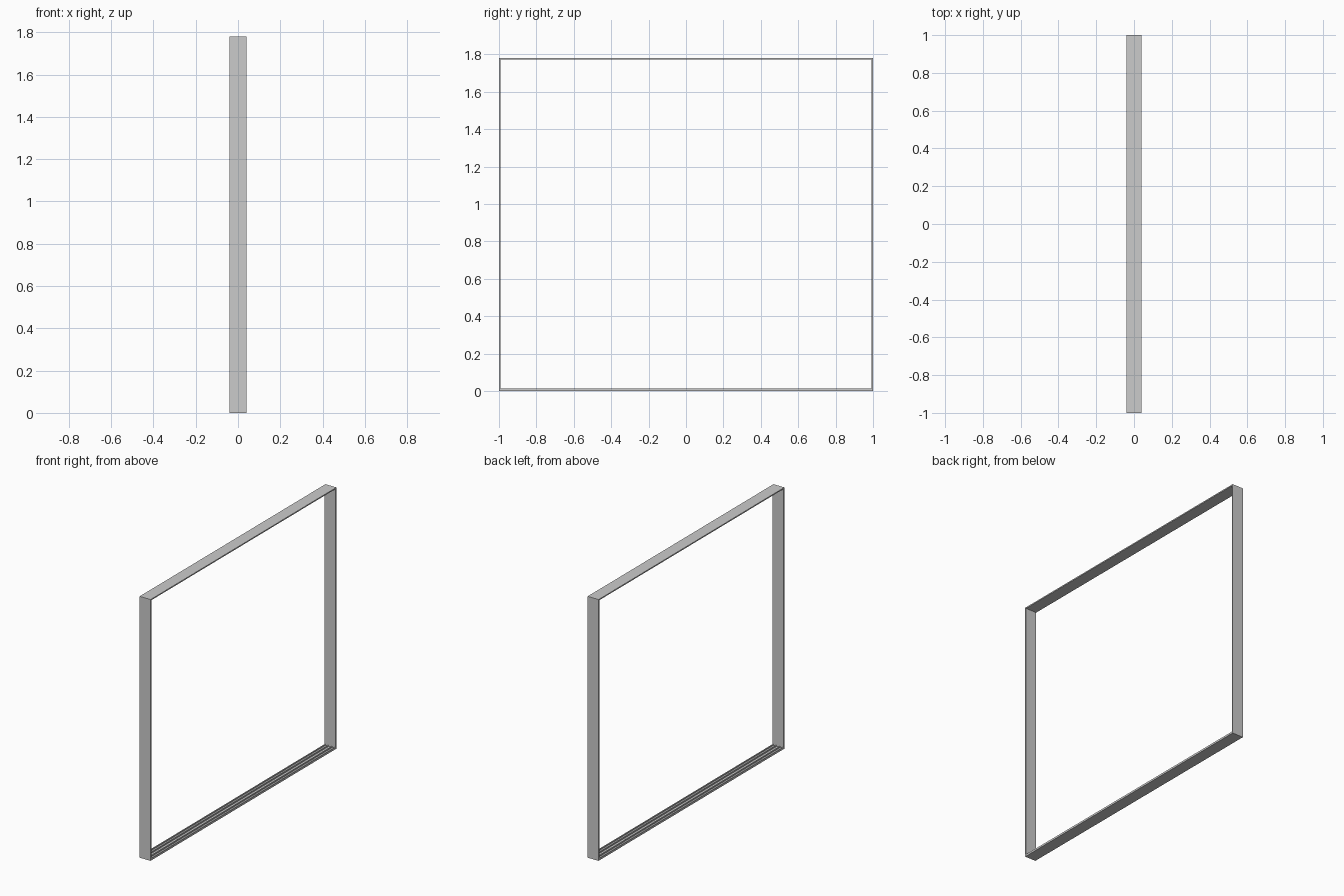
import bpy

if "Cube" in bpy.data.objects:
    bpy.data.objects.remove(bpy.data.objects["Cube"])

W = 0.082      # frame depth along x
H = 1.78       # overall height
T = 0.008      # wall thickness


def box(name, size, loc):
    bpy.ops.mesh.primitive_cube_add(size=1, location=loc)
    o = bpy.context.object
    o.name = name
    o.scale = size
    bpy.ops.object.transform_apply(location=False, rotation=False, scale=True)
    return o


def extrude_y(name, profile, length):
    # closed x/z profile swept along y
    n = len(profile)
    verts = [(x, y, z) for y in (-length / 2, length / 2) for x, z in profile]
    faces = [(i, (i + 1) % n, n + (i + 1) % n, n + i) for i in range(n)]
    faces += [tuple(reversed(range(n))), tuple(range(n, 2 * n))]
    me = bpy.data.meshes.new(name)
    me.from_pydata(verts, [], faces)
    o = bpy.data.objects.new(name, me)
    bpy.context.collection.objects.link(o)
    return o


# side jambs and head
for side, s in (("left", -1), ("right", 1)):
    box(side + "_jamb", (W, T, H), (0, s * (1 - T / 2), H / 2))
box("head_rail", (W, 2 - 2 * T, T), (0, 0, H - T / 2))

# sill track: thin plate with raised ribs
rib, base, top = 0.006, 0.005, 0.013
profile = [(-W / 2, 0), (W / 2, 0)]
for x in (W / 2 - rib / 2, 0.014, -0.014, -W / 2 + rib / 2):
    a, b = x + rib / 2, x - rib / 2
    if x < W / 2 - rib:
        profile.append((a, base))
    profile += [(a, top), (b, top)]
    if x > -W / 2 + rib:
        profile.append((b, base))
extrude_y("sill_track", profile, 2 - 2 * T)
